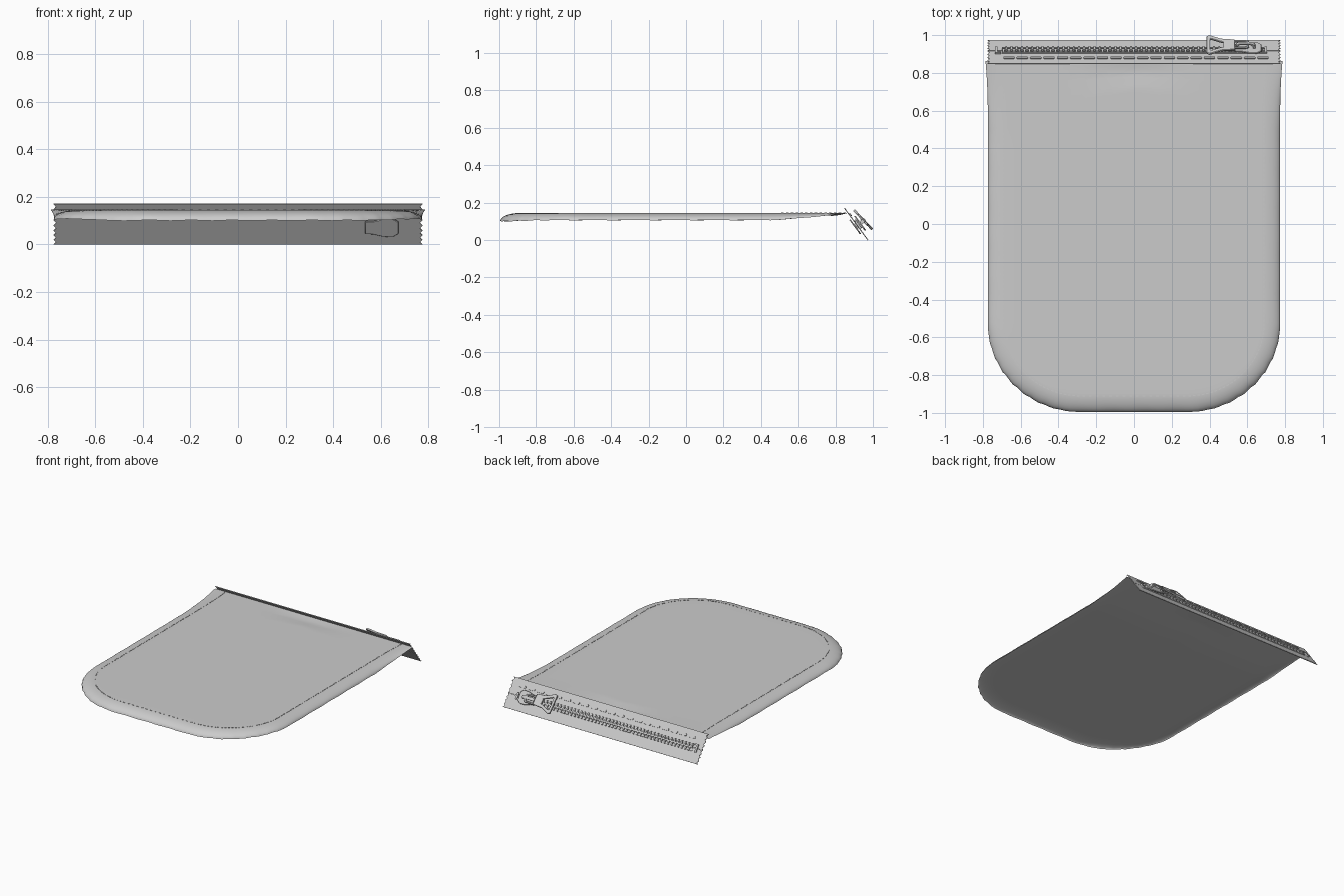
import bpy, bmesh, math
from mathutils import Matrix, Vector

if "Cube" in bpy.data.objects:
    bpy.data.objects.remove(bpy.data.objects["Cube"])

# zipper frame: local x = width, local y = down the slope, local z = outward normal
D = Vector((0, 0.592, -0.806)).normalized()
ZIP = Matrix(((1, 0, 0, 0), (0, D.y, -D.z, 0.848), (0, D.z, D.y, 0.17), (0, 0, 0, 1)))


def finish(name, bm, mat=None, angle=35):
    bmesh.ops.recalc_face_normals(bm, faces=bm.faces)
    me = bpy.data.meshes.new(name)
    bm.to_mesh(me)
    bm.free()
    ob = bpy.data.objects.new(name, me)
    bpy.context.collection.objects.link(ob)
    if mat:
        ob.matrix_world = mat
    bpy.ops.object.select_all(action='DESELECT')
    ob.select_set(True)
    bpy.context.view_layer.objects.active = ob
    bpy.ops.object.shade_smooth_by_angle(angle=math.radians(angle))
    return ob


def prism(bm, pts, z0, z1):
    lo = [bm.verts.new((x, y, z0)) for x, y in pts]
    hi = [bm.verts.new((x, y, z1)) for x, y in pts]
    bm.faces.new(lo[::-1])
    bm.faces.new(hi)
    for i in range(len(pts)):
        j = (i + 1) % len(pts)
        bm.faces.new((lo[i], lo[j], hi[j], hi[i]))


def frame(bm, outer, inner, z0, z1):
    # flat plate with a hole; both outlines have the same point count
    rows = [[bm.verts.new((x, y, z)) for x, y in p]
            for p, z in ((outer, z0), (outer, z1), (inner, z1), (inner, z0))]
    n = len(outer)
    for k in range(4):
        a, b = rows[k], rows[(k + 1) % 4]
        for i in range(n):
            j = (i + 1) % n
            bm.faces.new((a[i], a[j], b[j], b[i]))


def box(x0, x1, y0, y1):
    return [(x0, y0), (x1, y0), (x1, y1), (x0, y1)]


def capsule(cx, cy, hl, r, n=5):
    right = [(cx + hl + r * math.cos(a), cy + r * math.sin(a))
             for a in [math.pi * (i / n - 0.5) for i in range(n + 1)]]
    return right + [(2 * cx - x, 2 * cy - y) for x, y in right]


# U-shaped outline of the pouch, moved inward by d
BACK = 0.862


def outline(d):
    w, b = 0.774 - d, -0.995 + d
    rx, ry = max(0.49 - d, 0.0), max(0.47 - d, 0.0)
    half = []
    for i in range(27):
        y = BACK + (b + ry - BACK) * i / 27
        half.append((w + 0.012 * max(0, (y - 0.6) / 0.26) ** 2 * (w / 0.774), y))
    for i in range(28):
        a = math.pi / 2 * i / 27
        r = 0.003 * math.sin(i * 2.1) * math.sin(2 * a) * max(0, 1 - d / 0.04)  # puckered corner
        half.append((w - rx + (rx + r) * math.cos(a), b + ry - (ry + r) * math.sin(a)))
    for i in range(1, 9):
        half.append(((w - rx) * (1 - i / 8), b))
    return half + [(-x, y) for x, y in half[-2::-1]]


def heights(x, y, d):
    k = min(d / 0.1, 1)
    t = max(0, min(1, (y - 0.45) / (0.85 - 0.45)))
    rise = 0.5 * t + 0.5 * t ** 2
    rim = 0.107 - 0.006 * max(0, min(1, (-y - 0.75) / 0.2)) + 0.0015 * math.sin(37 * x + 29 * y) * (1 - k)
    dip = 0.012 * math.exp(-(x / 0.2) ** 4) * math.exp(-((y - 0.80) / 0.035) ** 2)
    arch = max(0, 1 - (1 - k) ** 2) ** 0.55
    top = rim + (0.1445 - rim) * arch
    low = rim + (0.122 - rim) * arch
    return top + (0.146 - top) * rise - dip, low + (0.144 - low) * rise - dip


# pouch body: two fabric panels joined along a rim that curls down
bm = bmesh.new()
rings = [0, 0.003, 0.009, 0.018, 0.03, 0.045, 0.065, 0.085, 0.1, 0.16, 0.26, 0.38, 0.5, 0.64, 0.774]
for side in (0, 1):
    prev = None
    for d in rings:
        row = [bm.verts.new((x, y, heights(x, y, d)[side])) for x, y in outline(d)]
        if prev:
            for i in range(len(row) - 1):
                bm.faces.new((prev[i], prev[i + 1], row[i + 1], row[i]))
        prev = row
bmesh.ops.remove_doubles(bm, verts=bm.verts, dist=0.0002)
finish("pouch_body", bm, angle=60)

# fine seam stitches running round the upper panel
bm = bmesh.new()
seam = outline(0.085)
for (x0, y0), (x1, y1) in zip(seam, seam[1:]):
    p, q = Vector((x0, y0)), Vector((x1, y1))
    n = max(1, round((q - p).length / 0.026))
    for k in range(n):
        c = p.lerp(q, (k + 0.5) / n)
        m = Matrix.Translation((c.x, c.y, heights(c.x, c.y, 0.085)[0])) @ \
            Matrix.Rotation(math.atan2(y1 - y0, x1 - x0), 4, 'Z') @ Matrix.Diagonal((0.014, 0.005, 0.004, 1))
        bmesh.ops.create_cube(bm, size=1, matrix=m)
finish("seam_stitches", bm)


# zipper tapes with pinked ends
def tape(name, y0, y1, z0, z1):
    bm = bmesh.new()
    n = 2 * round((y1 - y0) / 0.025)
    right = [(0.775 - 0.01 * (i % 2), y0 + (y1 - y0) * i / n) for i in range(n + 1)]
    prism(bm, right + [(-x, y) for x, y in right[::-1]], z0, z1)
    finish(name, bm, ZIP)


tape("upper_tape", 0.0, 0.112, -0.002, 0.003)
tape("lower_tape", 0.114, 0.211, -0.002, 0.003)

# raised cords beside the teeth
bm = bmesh.new()
for y in (0.094, 0.134):
    prism(bm, box(-0.70, 0.69, y - 0.004, y + 0.004), 0.001, 0.008)
finish("tooth_cords", bm, ZIP)

# interlocking teeth
bm = bmesh.new()
for i in range(50):
    x = -0.69 + i * 0.0275
    for s, dx in ((-1, 0), (1, 0.0137)):
        pts = [(-0.005, 0.026), (0.005, 0.026), (0.005, 0.006), (0.009, 0.0),
               (0.005, -0.006), (-0.005, -0.006), (-0.009, 0.0), (-0.005, 0.006)]
        prism(bm, [(x + dx + u, 0.114 + s * v) for u, v in pts], 0.001, 0.014)
finish("zipper_teeth", bm, ZIP)

# end stops
bm = bmesh.new()
prism(bm, box(-0.735, -0.722, 0.09, 0.14), 0, 0.012)
prism(bm, box(-0.735, -0.705, 0.083, 0.092), 0, 0.012)
prism(bm, box(0.69, 0.703, 0.09, 0.14), 0, 0.012)
finish("end_stops", bm, ZIP)

# large dashed stitches fixing the tape to the pouch
bm = bmesh.new()
for i in range(20):
    prism(bm, capsule(-0.662 + i * 0.0708, 0.047, 0.022, 0.008), 0.001, 0.009)
finish("tape_stitches", bm, ZIP)

# slider: front and back plates joined by a wedge
bm = bmesh.new()
half = [(0.675, 0.030), (0.65, 0.048), (0.61, 0.046), (0.57, 0.034), (0.535, 0.032)]
plate = [(x, 0.114 + v) for x, v in half] + [(x, 0.114 - v) for x, v in half[::-1]]
prism(bm, plate, 0.016, 0.024)
prism(bm, plate, -0.016, -0.009)
prism(bm, [(0.672, 0.13), (0.672, 0.098), (0.63, 0.114)], -0.01, 0.018)
slider = finish("slider_body", bm, ZIP)
slider.modifiers.new("soft_edges", 'BEVEL').width = 0.002

# slider crown: small arch holding the pull tab
bm = bmesh.new()
arch = [(0.535, 0.022), (0.54, 0.045), (0.555, 0.053), (0.62, 0.053), (0.64, 0.044), (0.645, 0.022),
        (0.632, 0.022), (0.628, 0.040), (0.615, 0.046), (0.56, 0.046), (0.55, 0.041), (0.547, 0.022)]
prism(bm, arch, -0.010, 0.010)
crown = Matrix.Translation((0, 0.114, 0)) @ Matrix.Rotation(math.pi / 2, 4, 'X')
bmesh.ops.transform(bm, matrix=crown, verts=bm.verts)
finish("slider_crown", bm, ZIP)


# pull tab: flared loop plate plus narrow ring round the crown
def sym(pts, cy=0.0):
    return [(x, cy + v) for x, v in pts] + [(x, cy - v) for x, v in pts[::-1]]


bm = bmesh.new()
frame(bm, sym([(0.385, 0.064), (0.40, 0.072), (0.46, 0.045), (0.535, 0.038)]),
      sym([(0.403, 0.038), (0.408, 0.044), (0.46, 0.022), (0.475, 0.018)]), -0.005, 0.007)
frame(bm, sym([(0.50, 0.028), (0.52, 0.032), (0.60, 0.030), (0.61, 0.022)], 0.008),
      sym([(0.515, 0.016), (0.525, 0.020), (0.59, 0.019), (0.597, 0.014)], 0.008), -0.007, 0.004)
tilt = Matrix.Translation((0, 0.108, 0.043)) @ Matrix.Rotation(math.radians(7), 4, 'X')
tab = finish("pull_tab", bm, ZIP @ tilt)
tab.modifiers.new("soft_edges", 'BEVEL').width = 0.0025
